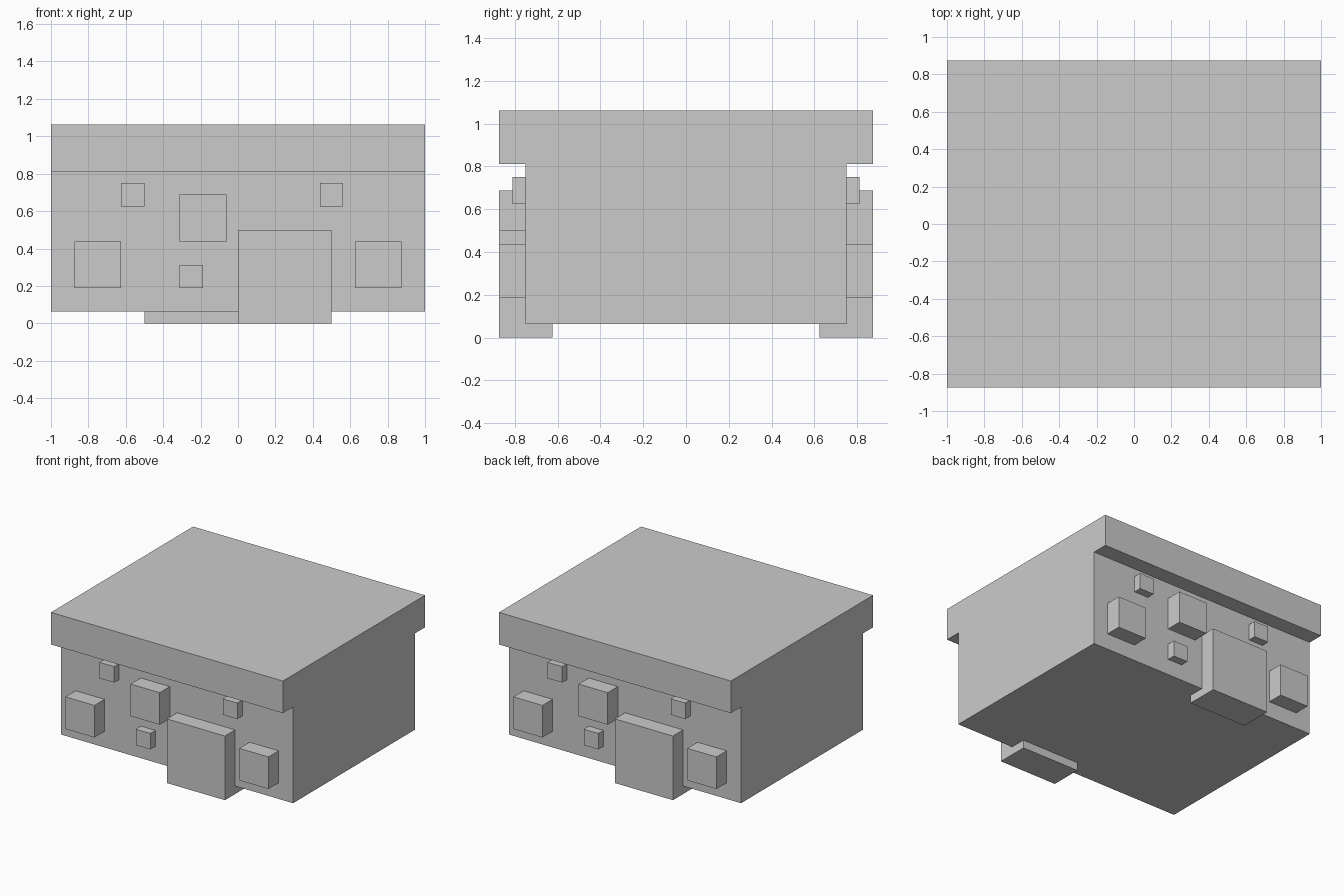
import bpy
import bmesh
from mathutils import Matrix, Vector

if "Cube" in bpy.data.objects:
    bpy.data.objects.remove(bpy.data.objects["Cube"])


def finish(name, bm):
    bmesh.ops.recalc_face_normals(bm, faces=bm.faces)
    mesh = bpy.data.meshes.new(name)
    bm.to_mesh(mesh)
    bm.free()
    obj = bpy.data.objects.new(name, mesh)
    bpy.context.collection.objects.link(obj)
    return obj


def box(name, lo, hi):
    lo, hi = Vector(lo), Vector(hi)
    bm = bmesh.new()
    bmesh.ops.create_cube(bm, size=1, matrix=Matrix.Translation((lo + hi) / 2)
                          @ Matrix.Diagonal((*(hi - lo), 1)))
    return finish(name, bm)


def box_pair(name, x, z, size, height, front, depth):
    # front part and its copy turned half way round the z axis
    box("front_" + name, (x, front, z), (x + size, front + depth, z + height))
    box("back_" + name, (-x - size, -front - depth, z), (-x, -front, z + height))


# Body with overhanging top: T-shaped profile extruded along x
half = [(0.75, 0.0625), (0.75, 0.8125), (0.875, 0.8125), (0.875, 1.0625)]
profile = half + [(-y, z) for y, z in reversed(half)]
bm = bmesh.new()
side = bm.faces.new([bm.verts.new((-1, y, z)) for y, z in profile])
ext = bmesh.ops.extrude_face_region(bm, geom=[side], use_keep_orig=True)
bmesh.ops.translate(bm, vec=(2, 0, 0),
                    verts=[v for v in ext["geom"] if isinstance(v, bmesh.types.BMVert)])
finish("body", bm)

# Tall block reaching the ground
box_pair("foot_block", 0, 0, 0.5, 0.5, -0.875, 0.25)

# Large cube knobs, half sunk into the wall
for i, (x, z) in enumerate([(-0.875, 0.1875), (-0.3125, 0.4375), (0.625, 0.1875)], 1):
    box_pair(f"large_knob_{i}", x, z, 0.25, 0.25, -0.875, 0.25)

# Small cube knobs, half sunk into the wall
for i, (x, z) in enumerate([(-0.625, 0.625), (-0.3125, 0.1875), (0.4375, 0.625)], 1):
    box_pair(f"small_knob_{i}", x, z, 0.125, 0.125, -0.8125, 0.125)
